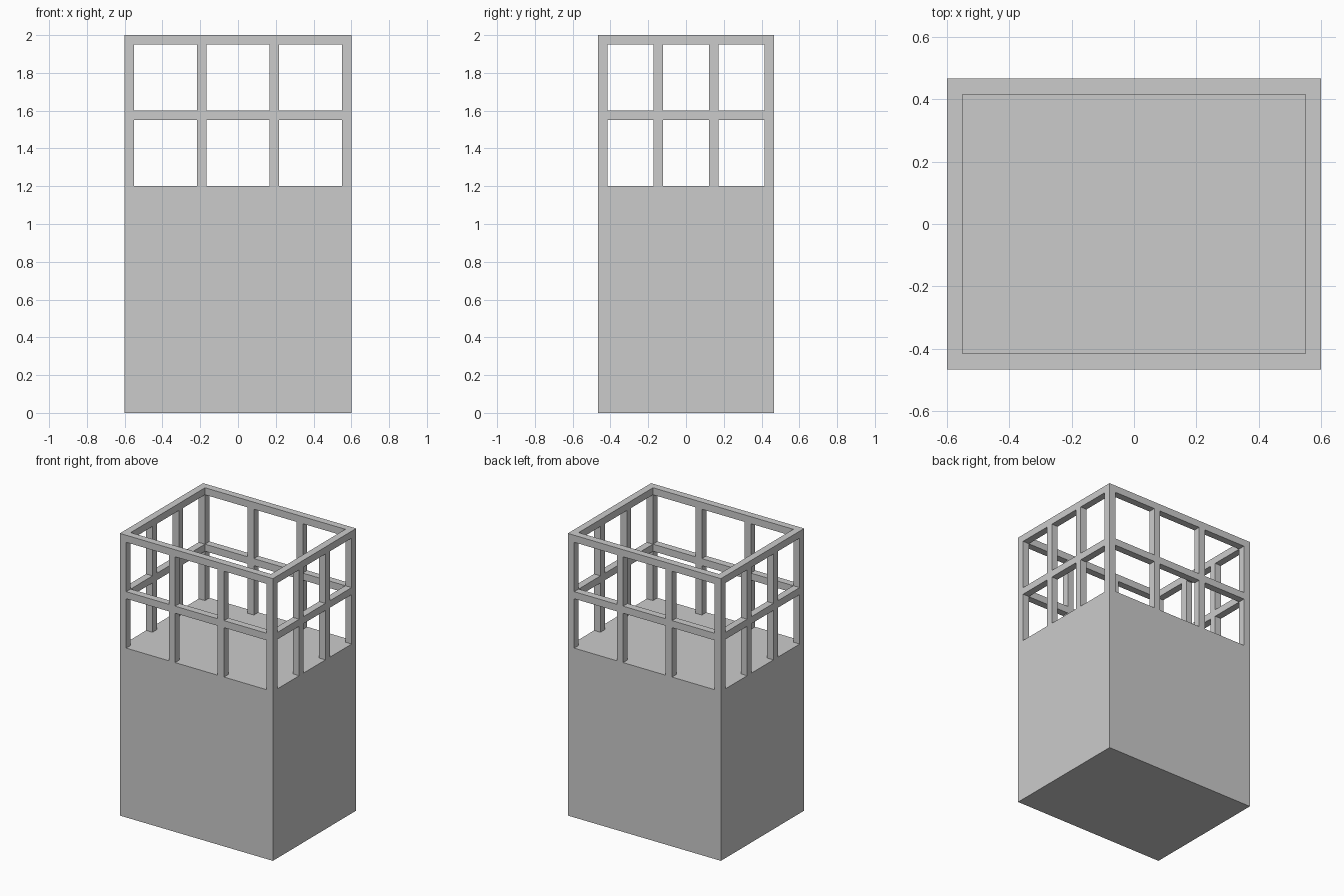
import bpy

if "Cube" in bpy.data.objects:
    bpy.data.objects.remove(bpy.data.objects["Cube"])

HX, HY = 0.6, 0.466      # half width, half depth
BASE, TOP, T = 1.2, 2.0, 0.05
RAILS = ((1.55, 1.6), (1.95, 2.0))
GAPS = ((BASE, 1.55), (1.6, 1.95))
CX, CY = HX - T / 2, HY - T / 2


def box(name, x, y, z):
    """Box from (min, max) ranges."""
    bpy.ops.mesh.primitive_cube_add(size=1, location=[(a + b) / 2 for a, b in (x, y, z)])
    ob = bpy.context.object
    ob.name = ob.data.name = name
    ob.scale = [b - a for a, b in (x, y, z)]
    bpy.ops.object.transform_apply(location=False, rotation=False, scale=True)
    return ob


def around(c):
    return (c - T / 2, c + T / 2)


# Solid lower body
box("body", (-HX, HX), (-HY, HY), (0, BASE))

# Corner posts
for sx in (-1, 1):
    for sy in (-1, 1):
        box("corner_post", around(sx * CX), around(sy * CY), (BASE, TOP))

for s in (-1, 1):
    # Horizontal rails between the posts
    for z in RAILS:
        box("long_rail", (-HX + T, HX - T), around(s * CY), z)
        box("side_rail", around(s * CX), (-HY + T, HY - T), z)
    # Upright bars, two per side, filling the gaps between rails
    for z in GAPS:
        for m in (-1, 1):
            box("long_upright", around(m * CX / 3), around(s * CY), z)
            box("side_upright", around(s * CX), around(m * CY / 3), z)
